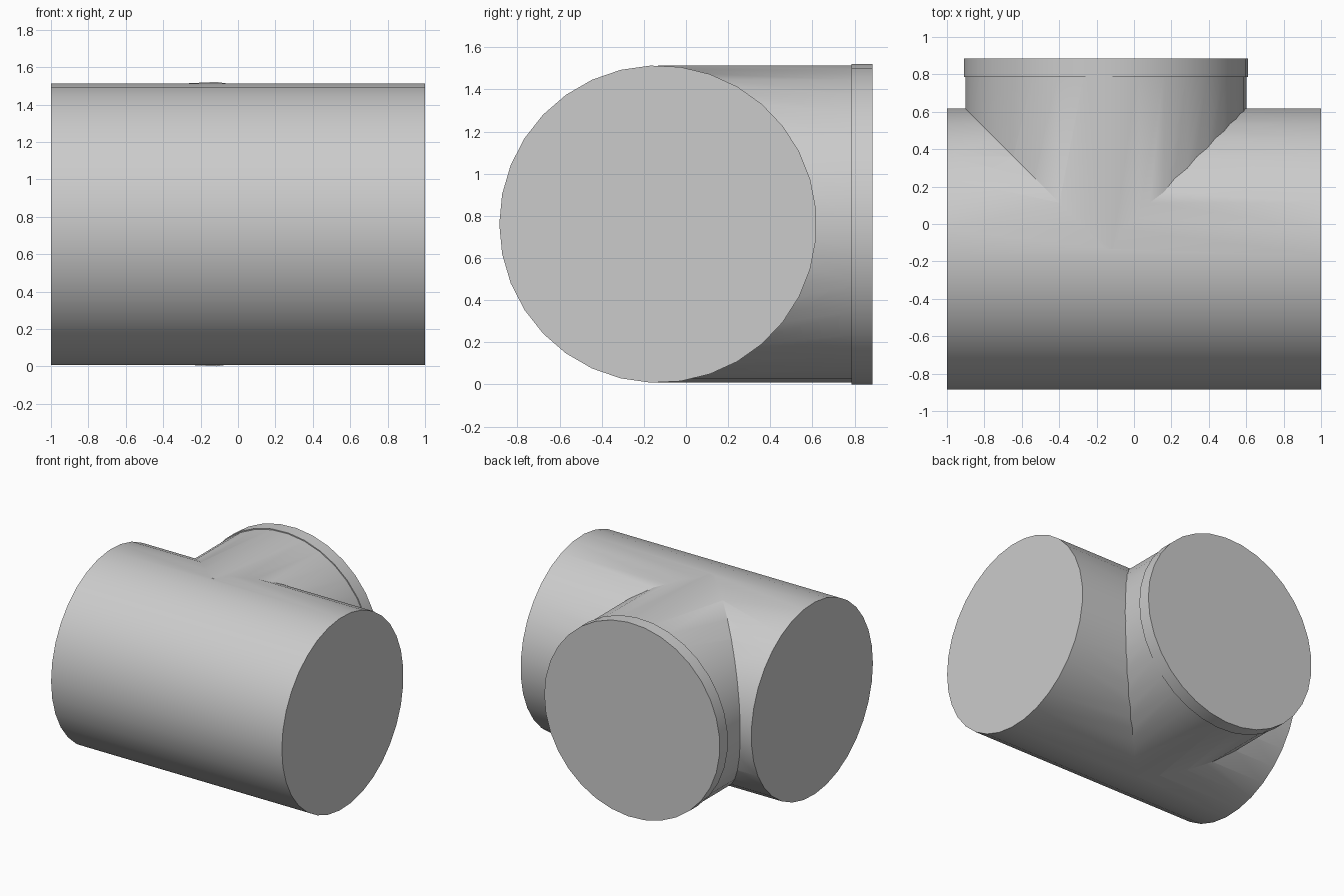
import bpy, bmesh, math
from mathutils import Vector

default = bpy.data.objects.get("Cube")
if default:
    bpy.data.objects.remove(default, do_unlink=True)

SIDES = 33
RADIUS = 0.753
CENTRE = Vector((-0.152, -0.133, 0.761))

grey = bpy.data.materials.new("plain_grey")
grey.use_nodes = True
colour = (0.6, 0.6, 0.6, 1)
grey.diffuse_color = colour
grey.node_tree.nodes["Principled BSDF"].inputs["Base Color"].default_value = colour


def cylinder(name, start, end, first, radius):
    """Capped cylinder whose first corner points along 'first'."""
    start, end = Vector(start), Vector(end)
    side = (end - start).normalized().cross(first)
    bm = bmesh.new()
    rings = []
    for c in (start, end):
        rings.append([])
        for i in range(SIDES):
            a = math.tau * i / SIDES
            rings[-1].append(bm.verts.new(
                c + radius * (math.cos(a) * first + math.sin(a) * side)))
    low, high = rings
    for i in range(SIDES):
        j = (i + 1) % SIDES
        bm.faces.new((low[i], low[j], high[j], high[i]))
    bm.faces.new(low[::-1])
    bm.faces.new(high)
    bmesh.ops.recalc_face_normals(bm, faces=bm.faces)
    mesh = bpy.data.meshes.new(name)
    bm.to_mesh(mesh)
    bm.free()
    mesh.materials.append(grey)
    obj = bpy.data.objects.new(name, mesh)
    bpy.context.collection.objects.link(obj)
    return obj


def smooth(obj):
    bpy.ops.object.select_all(action="DESELECT")
    obj.select_set(True)
    bpy.context.view_layer.objects.active = obj
    bpy.ops.object.shade_smooth_by_angle(angle=math.radians(30))


# Main run of the pipe and its side branch, joined into one tee
cx, cy, cz = CENTRE
tee = cylinder("tee_body", (-1, cy, cz), (1, cy, cz), Vector((0, -1, 0)), RADIUS)
branch = cylinder("branch", CENTRE, (cx, 0.84, cz), Vector((1, 0, 0)), RADIUS)
union = tee.modifiers.new("join_branch", "BOOLEAN")
union.operation = "UNION"
union.solver = "EXACT"
union.object = branch
bpy.context.view_layer.objects.active = tee
bpy.ops.object.modifier_apply(modifier=union.name)
bpy.data.objects.remove(branch, do_unlink=True)
smooth(tee)

# Slightly wider collar closing the branch
collar = cylinder("branch_collar", (cx, 0.785, cz), (cx, 0.885, cz),
                  Vector((1, 0, 0)), RADIUS + 0.008)
smooth(collar)
